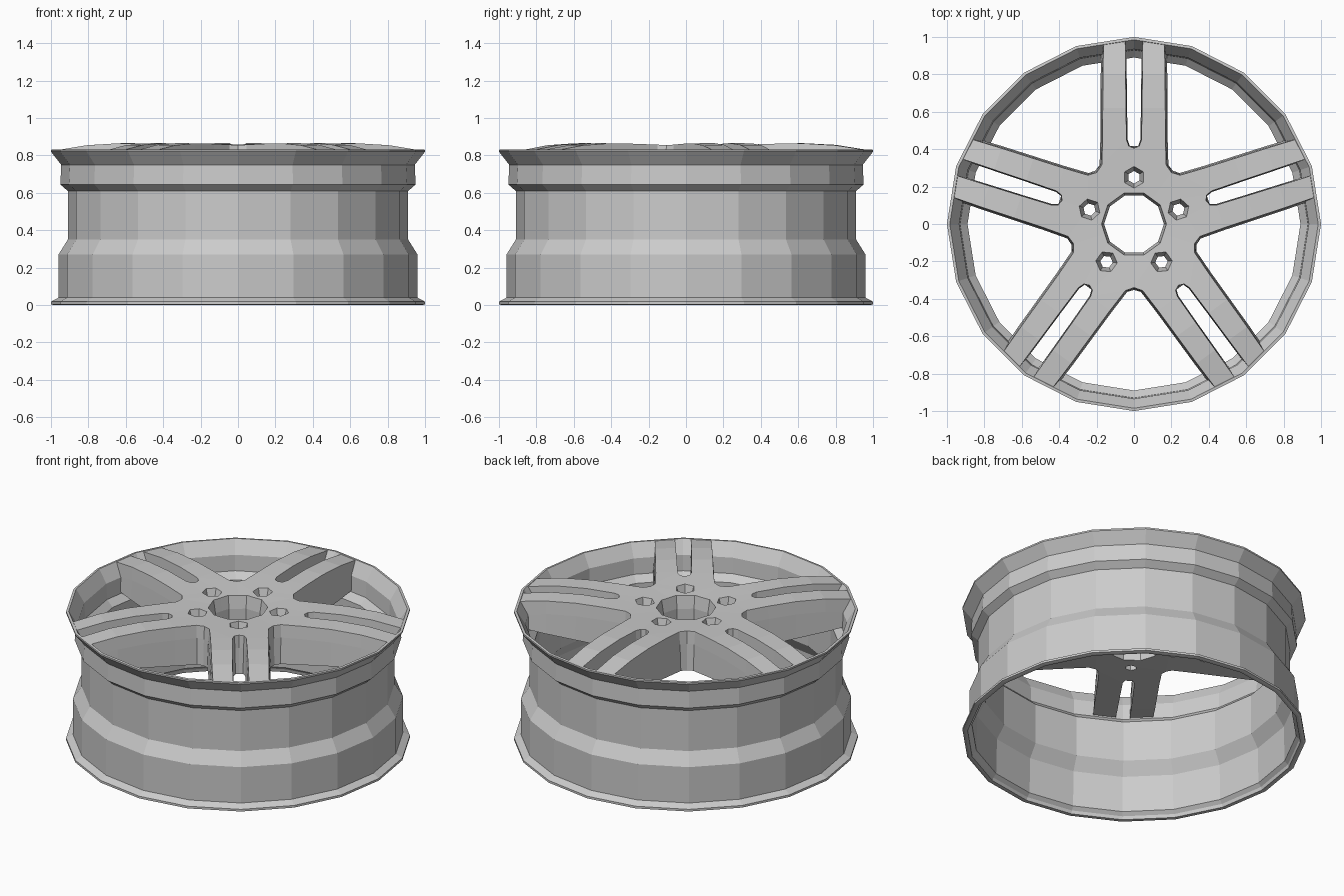
import bpy, bmesh
from math import sin, cos, pi, hypot

if "Cube" in bpy.data.objects:
    bpy.data.objects.remove(bpy.data.objects["Cube"])


def finish(bm, name):
    bmesh.ops.remove_doubles(bm, verts=bm.verts, dist=0.0005)
    bmesh.ops.recalc_face_normals(bm, faces=bm.faces)
    me = bpy.data.meshes.new(name)
    bm.to_mesh(me)
    bm.free()
    ob = bpy.data.objects.new(name, me)
    bpy.context.collection.objects.link(ob)
    return ob


# Rim barrel: closed (radius, z) profile turned in 20 flat segments
profile = [(0.985, 0), (1, 0.004), (1, 0.018), (0.96, 0.04), (0.96, 0.27), (0.91, 0.35),
           (0.91, 0.61), (0.95, 0.645), (0.945, 0.75), (1, 0.82), (1, 0.83),
           (0.985, 0.832), (0.935, 0.75), (0.93, 0.65), (0.89, 0.61), (0.89, 0.35),
           (0.94, 0.27), (0.945, 0.04), (0.965, 0.02), (0.97, 0)]
SIDES = 20
bm = bmesh.new()
rings = [[bm.verts.new((r * cos(2 * pi * i / SIDES), r * sin(2 * pi * i / SIDES), z))
          for r, z in profile] for i in range(SIDES)]
n = len(profile)
for i in range(SIDES):
    a, b = rings[i], rings[(i + 1) % SIDES]
    for j in range(n):
        k = (j + 1) % n
        bm.faces.new((a[j], b[j], b[k], a[k]))
finish(bm, "rim_barrel")

# Half of one hub-and-spoke sector, seen from above (spoke along +y)
pts = {
    "c0": (0, 0.165), "c1": (0.0536, 0.165), "c2": (0.097, 0.1335),            # centre bore
    "h0": (0, 0.308), "h1": (0.05, 0.279), "h2": (0.05, 0.221), "h3": (0, 0.192),  # bolt hole
    "s0": (0, 0.405), "s1": (0.028, 0.417), "s2": (0.04, 0.45),               # slot
    "s3": (0.043, 0.62), "s4": (0.045, 0.8), "s5": (0.047, 0.98),
    "n0": (0.2, 0.2753), "n1": (0.172, 0.315),                                # notch
    "e2": (0.168, 0.45), "e3": (0.167, 0.62), "e4": (0.166, 0.8), "e5": (0.163, 0.962),
}
faces = ["c0 c1 h2 h3", "c1 c2 n0 h2", "h2 n0 n1 h1", "h0 h1 s1 s0", "h1 n1 s2 s1",
         "n1 e2 s2", "s2 e2 e3 s3", "s3 e3 e4 s4", "s4 e4 e5 s5"]
walls = ["c0 c1 c2", "h0 h1 h2 h3", "s0 s1 s2 s3 s4 s5 e5 e4 e3 e2 n1 n0"]


def lerp_table(table, r):
    for (r0, z0), (r1, z1) in zip(table, table[1:]):
        if r <= r1:
            return z0 + (z1 - z0) * max(0, r - r0) / (r1 - r0)
    return table[-1][1]


TOP = [(0.16, 0.848), (0.35, 0.857), (0.6, 0.867), (0.8, 0.857), (0.98, 0.828)]
BOTTOM = [(0.16, 0.6), (0.36, 0.61), (0.95, 0.66)]


def point(name, layer):
    """Position on the top (0), shoulder (1) or underside (2), with drafted walls."""
    x, y = pts[name]
    r = hypot(x, y)
    z = (lerp_table(TOP, r), lerp_table(TOP, r) - 0.08, lerp_table(BOTTOM, r))[layer]
    if layer:
        d = 0.006 * layer
        if name[0] == "c":
            x, y = x * 0.92, y * 0.92
        elif name[0] == "h":
            x, y = x * 0.58, 0.25 + (y - 0.25) * 0.58
        elif name == "n0":
            x, y = x * (1 + 3 * d), y * (1 + 3 * d)
        elif name[0] in "ne":
            x += d
        elif name == "s0":
            y += d
        else:
            x -= 0.5 * d
        if name[1] == "5":
            y *= 0.945
    return x, y, z


bm = bmesh.new()


def add_face(corners):
    # mirror across the spoke axis, then repeat five times
    for m in (1, -1):
        for k in range(5):
            c, s = cos(2 * pi * k / 5), sin(2 * pi * k / 5)
            bm.faces.new([bm.verts.new((m * x * c - y * s, m * x * s + y * c, z))
                          for x, y, z in corners])


for f in faces:
    for layer in (0, 2):
        add_face([point(p, layer) for p in f.split()])
for w in walls:
    names = w.split()
    for a, b in zip(names, names[1:]):
        for l in (0, 1):
            add_face([point(a, l), point(b, l), point(b, l + 1), point(a, l + 1)])
finish(bm, "hub_and_spokes")
